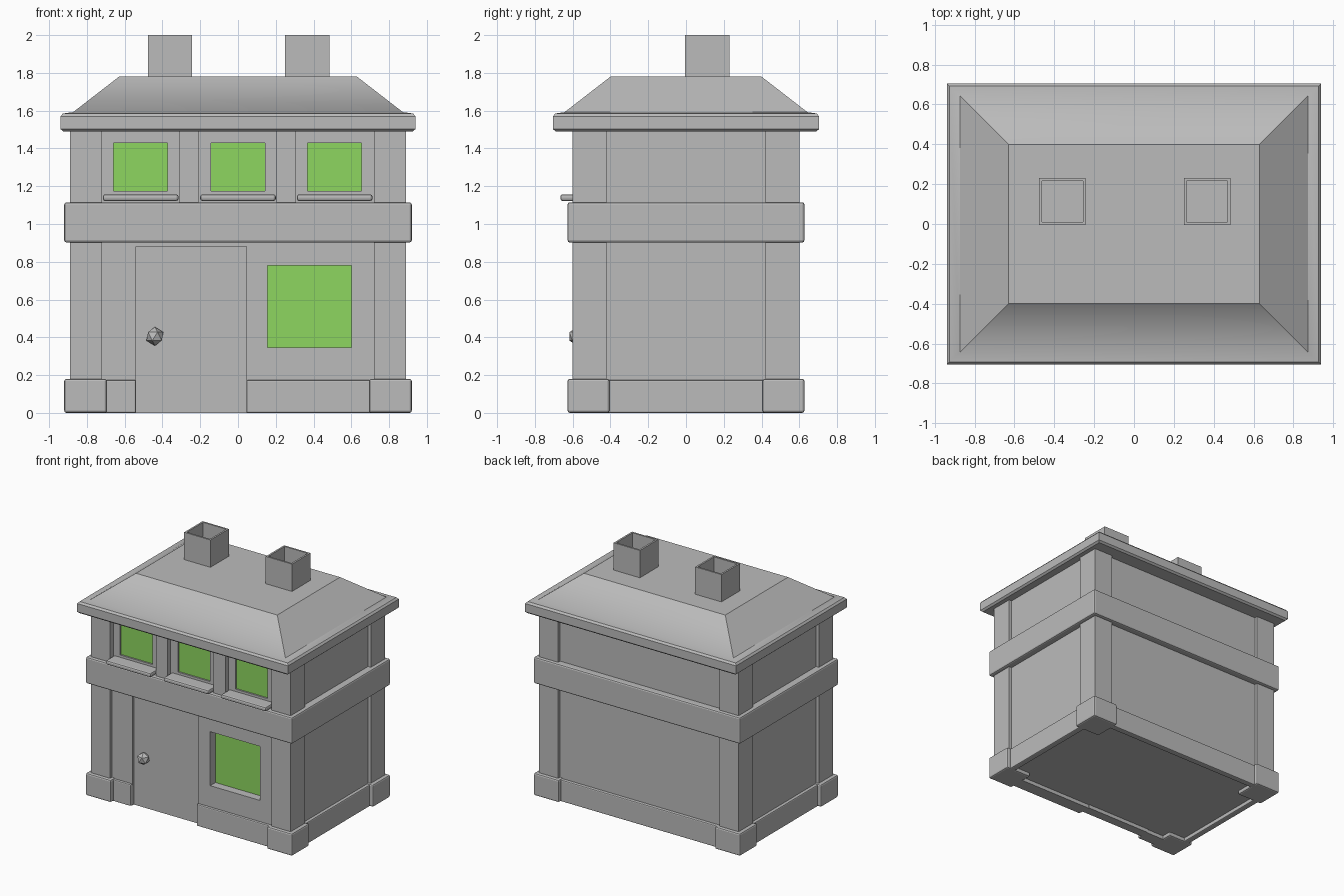
import bpy, bmesh
from mathutils import Vector

if "Cube" in bpy.data.objects:
    bpy.data.objects.remove(bpy.data.objects["Cube"])


def material(name, rgb):
    m = bpy.data.materials.new(name)
    m.use_nodes = True
    m.diffuse_color = (*rgb, 1)
    m.node_tree.nodes["Principled BSDF"].inputs["Base Color"].default_value = (*rgb, 1)
    return m


STONE = material("stone grey", (0.5, 0.5, 0.5))
GLASS = material("window green", (0.27, 0.67, 0.115))


def finish(name, bm, mat, bevel=0, smooth=False):
    mesh = bpy.data.meshes.new(name)
    bm.to_mesh(mesh)
    bm.free()
    mesh.materials.append(mat)
    ob = bpy.data.objects.new(name, mesh)
    bpy.context.collection.objects.link(ob)
    if bevel:
        mod = ob.modifiers.new("soft edges", "BEVEL")
        mod.width, mod.segments = bevel, 2
    if smooth:
        bpy.ops.object.select_all(action="DESELECT")
        ob.select_set(True)
        bpy.context.view_layer.objects.active = ob
        bpy.ops.object.shade_smooth_by_angle()
    return ob


def box(name, x, y, z, mat=STONE, bevel=0.0):
    bm = bmesh.new()
    bmesh.ops.create_cube(bm, size=1)
    for v in bm.verts:
        v.co = Vector([r[0] if c < 0 else r[1] for c, r in zip(v.co, (x, y, z))])
    return finish(name, bm, mat, bevel)


def pierced_wall(name, x, z, holes, front, depth):
    """Front wall with rectangular holes given as (x0, x1, z0, z1)."""
    xs = sorted({*x, *(c for h in holes for c in h[:2])})
    zs = sorted({*z, *(c for h in holes for c in h[2:])})
    bm = bmesh.new()
    for a, b in zip(xs, xs[1:]):
        for c, d in zip(zs, zs[1:]):
            mx, mz = (a + b) / 2, (c + d) / 2
            if not any(h[0] < mx < h[1] and h[2] < mz < h[3] for h in holes):
                bm.faces.new([bm.verts.new((u, front, w))
                              for u, w in ((a, c), (b, c), (b, d), (a, d))])
    bmesh.ops.remove_doubles(bm, verts=bm.verts, dist=0.0001)
    ob = finish(name, bm, STONE)
    mod = ob.modifiers.new("thickness", "SOLIDIFY")
    mod.thickness, mod.offset = depth, -1
    return ob


# Main body, set behind the front walls
box("house_core", (-0.865, 0.865), (-0.49, 0.575), (0.03, 1.52))

# Ground floor front: wall, door, knob and large window
DOOR = (-0.54, 0.045, 0, 0.88)
SHOP = (0.155, 0.6, 0.345, 0.78)
pierced_wall("lower_front_wall", (-0.865, 0.865), (0, 0.95), [DOOR, SHOP], -0.575, 0.09)
box("door", DOOR[:2], (-0.555, -0.48), DOOR[2:])
box("large_window_glass", SHOP[:2], (-0.508, -0.5), SHOP[2:], GLASS)

bm = bmesh.new()
bmesh.ops.create_icosphere(bm, subdivisions=1, radius=0.05)
for v in bm.verts:
    v.co += Vector((-0.44, -0.575, 0.405))
finish("door_knob", bm, STONE)

# Upper floor front: three windows, sills and piers
upper = [(c - 0.143, c + 0.143, 1.175, 1.43) for c in (-0.515, 0, 0.512)]
pierced_wall("upper_front_wall", (-0.865, 0.865), (1.0, 1.5), upper, -0.56, 0.07)
for i, w in enumerate(upper):
    box(f"upper_window_glass_{i}", w[:2], (-0.548, -0.54), w[2:], GLASS)
    c = (w[0] + w[1]) / 2
    box(f"window_sill_{i}", (c - 0.2, c + 0.2), (-0.665, -0.55), (1.122, 1.157), bevel=0.012)
for side, c in (("right", -0.26), ("left", 0.255)):
    box(f"upper_pier_{side}", (c - 0.052, c + 0.052), (-0.6, -0.53), (1.08, 1.5))

# Corner posts and their base blocks
for sx, nx in ((-1, "right"), (1, "left")):
    for sy, ny in ((-1, "front"), (1, "back")):
        box(f"{ny}_{nx}_post", sorted((sx * 0.72, sx * 0.89)),
            sorted((sy * 0.42, sy * 0.6)), (0.1, 1.52))
        box(f"{ny}_{nx}_base", sorted((sx * 0.695, sx * 0.92)),
            sorted((sy * 0.405, sy * 0.627)), (0, 0.18), bevel=0.012)
    box(f"{nx}_plinth", sorted((sx * 0.84, sx * 0.89)), (-0.45, 0.45), (0, 0.174), bevel=0.008)

# Plinth along the back and on both sides of the door
box("back_plinth", (-0.75, 0.75), (0.55, 0.6), (0, 0.174), bevel=0.008)
box("front_plinth_right", (-0.75, DOOR[0]), (-0.595, -0.5), (0, 0.174), bevel=0.008)
box("front_plinth_left", (DOOR[1], 0.75), (-0.595, -0.5), (0, 0.174), bevel=0.008)

# Band between the floors
box("floor_band", (-0.92, 0.92), (-0.627, 0.627), (0.902, 1.115), bevel=0.012)

# Hipped roof with rounded eaves, as stacked rectangles
rings = [(0.925, 0.69, 1.49), (0.94, 0.705, 1.503), (0.94, 0.705, 1.57),
         (0.927, 0.692, 1.585), (0.873, 0.643, 1.592), (0.63, 0.4, 1.78)]
bm = bmesh.new()
loops = [[bm.verts.new((sx * x, sy * y, z)) for sx, sy in ((-1, -1), (1, -1), (1, 1), (-1, 1))]
         for x, y, z in rings]
bm.faces.new(loops[0][::-1])
bm.faces.new(loops[-1])
for lo, hi in zip(loops, loops[1:]):
    for i in range(4):
        j = (i + 1) % 4
        bm.faces.new((lo[i], lo[j], hi[j], hi[i]))
finish("roof", bm, STONE, smooth=True)

# Hollow chimneys
for side, c in (("right", -0.36), ("left", 0.367)):
    ob = box(f"chimney_{side}", (c - 0.117, c + 0.117), (-0.004, 0.23), (1.74, 2.0))
    bm = bmesh.new()
    bm.from_mesh(ob.data)
    top = max(bm.faces, key=lambda f: f.calc_center_median().z)
    bmesh.ops.inset_region(bm, faces=[top], thickness=0.02)
    flue = bmesh.ops.extrude_discrete_faces(bm, faces=[top])["faces"][0]
    bmesh.ops.translate(bm, verts=flue.verts, vec=(0, 0, -0.215))
    bm.to_mesh(ob.data)
    bm.free()
